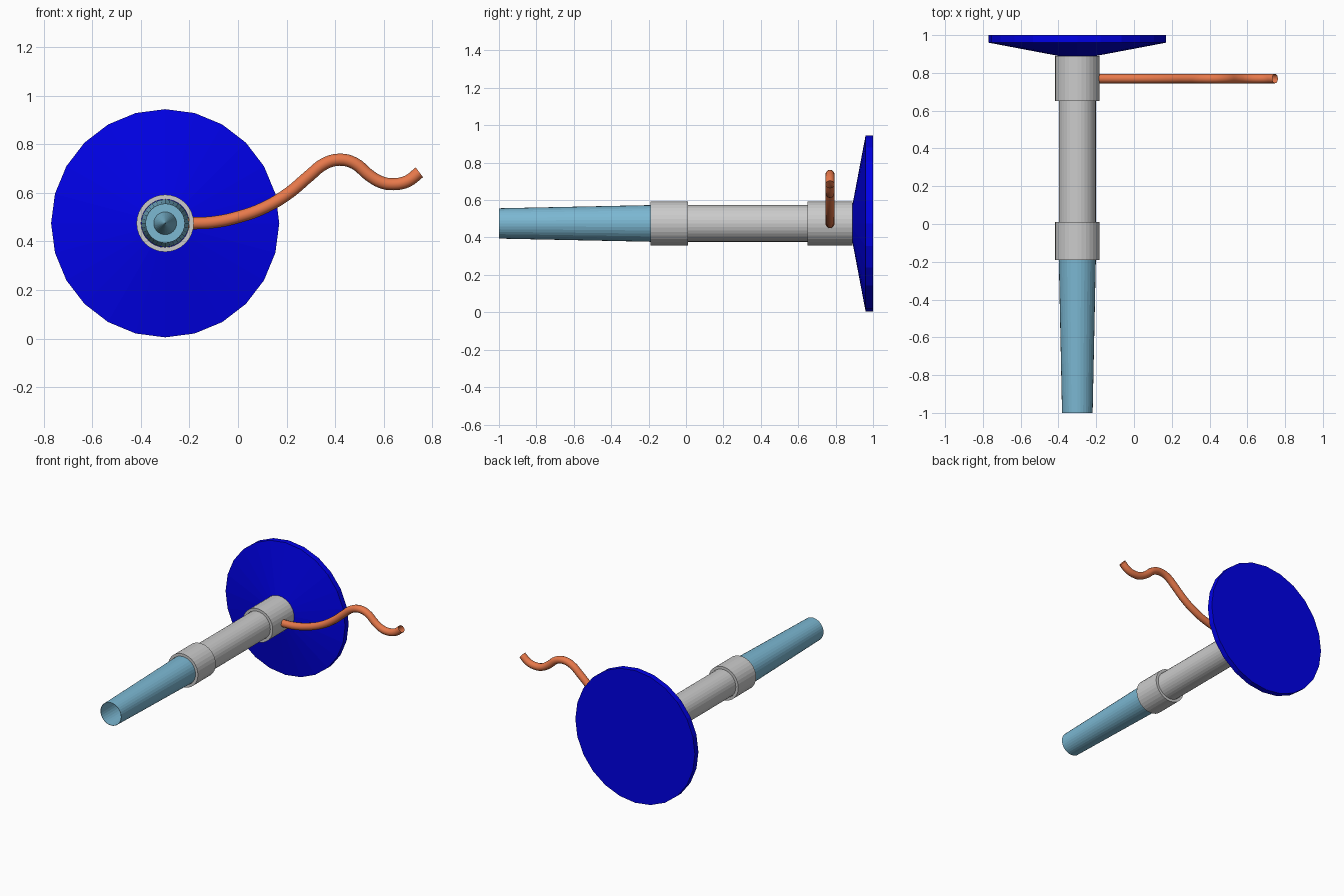
import bpy, bmesh
from math import sin, cos, tau

if "Cube" in bpy.data.objects:
    bpy.data.objects.remove(bpy.data.objects["Cube"])

AX, AZ = -0.30, 0.475  # common axis of all turned parts (runs along y)


def material(name, rgb):
    m = bpy.data.materials.new(name)
    m.diffuse_color = (*rgb, 1)
    m.use_nodes = True
    m.node_tree.nodes["Principled BSDF"].inputs["Base Color"].default_value = m.diffuse_color
    return m


BLUE = material("deep_blue", (0.0, 0.0, 0.8))
SKY = material("pale_blue", (0.2, 0.48, 0.65))
ORANGE = material("copper_orange", (0.8, 0.19, 0.07))


def lathe(name, profile, sides=32, mat=None, closed=False):
    """Turn a (radius, y) profile around the shared axis."""
    bm = bmesh.new()
    rings = []
    for r, y in profile:
        if r == 0:
            rings.append([bm.verts.new((AX, y, AZ))] * sides)
        else:
            rings.append([bm.verts.new((AX + r * cos(tau * i / sides), y,
                                        AZ + r * sin(tau * i / sides)))
                          for i in range(sides)])
    pairs = list(zip(rings, rings[1:]))
    if closed:
        pairs.append((rings[-1], rings[0]))
    for a, b in pairs:
        for i in range(sides):
            j = (i + 1) % sides
            bm.faces.new(list(dict.fromkeys((a[i], a[j], b[j], b[i]))))
    bmesh.ops.recalc_face_normals(bm, faces=bm.faces[:])
    me = bpy.data.meshes.new(name)
    bm.to_mesh(me)
    bm.free()
    ob = bpy.data.objects.new(name, me)
    bpy.context.collection.objects.link(ob)
    if mat:
        me.materials.append(mat)
    return ob


# Shallow conical end disc
lathe("end_disc", [(0, 1.0), (0.47, 1.0), (0.47, 0.96), (0.1, 0.89), (0, 0.89)],
      24, BLUE)

# Main pipe and the two collars around its ends
lathe("main_pipe", [(0, -0.1), (0.098, -0.1), (0.098, 0.89), (0, 0.89)])
for name, y0, y1 in (("front_collar", -0.19, 0.01), ("rear_collar", 0.65, 0.89)):
    lathe(name, [(0.099, y0), (0.118, y0), (0.118, y1), (0.099, y1)], closed=True)

# Tapered open nozzle with a floor and a slim inner cone
lathe("nozzle", [(0.098, -0.1), (0.098, -0.19), (0.081, -1.0), (0.079, -1.0),
                 (0.095, -0.19), (0.047, -0.19), (0, -0.45)], 32, SKY)

# Wavy cable leaving the rear collar
path = [(-0.28, 0.475), (-0.185, 0.475), (-0.097, 0.48), (0.006, 0.502),
        (0.11, 0.54), (0.21, 0.60), (0.295, 0.672), (0.356, 0.72),
        (0.418, 0.737), (0.48, 0.722), (0.54, 0.673), (0.59, 0.644),
        (0.64, 0.636), (0.698, 0.648), (0.747, 0.685)]
cu = bpy.data.curves.new("cable", 'CURVE')
cu.dimensions = '3D'
cu.bevel_depth = 0.025
cu.bevel_resolution = 4
cu.resolution_u = 4
sp = cu.splines.new('BEZIER')
sp.bezier_points.add(len(path) - 1)
for p, (x, z) in zip(sp.bezier_points, path):
    p.co = (x, 0.77, z)
    p.handle_left_type = p.handle_right_type = 'AUTO'
cu.materials.append(ORANGE)
bpy.context.collection.objects.link(bpy.data.objects.new("cable", cu))
